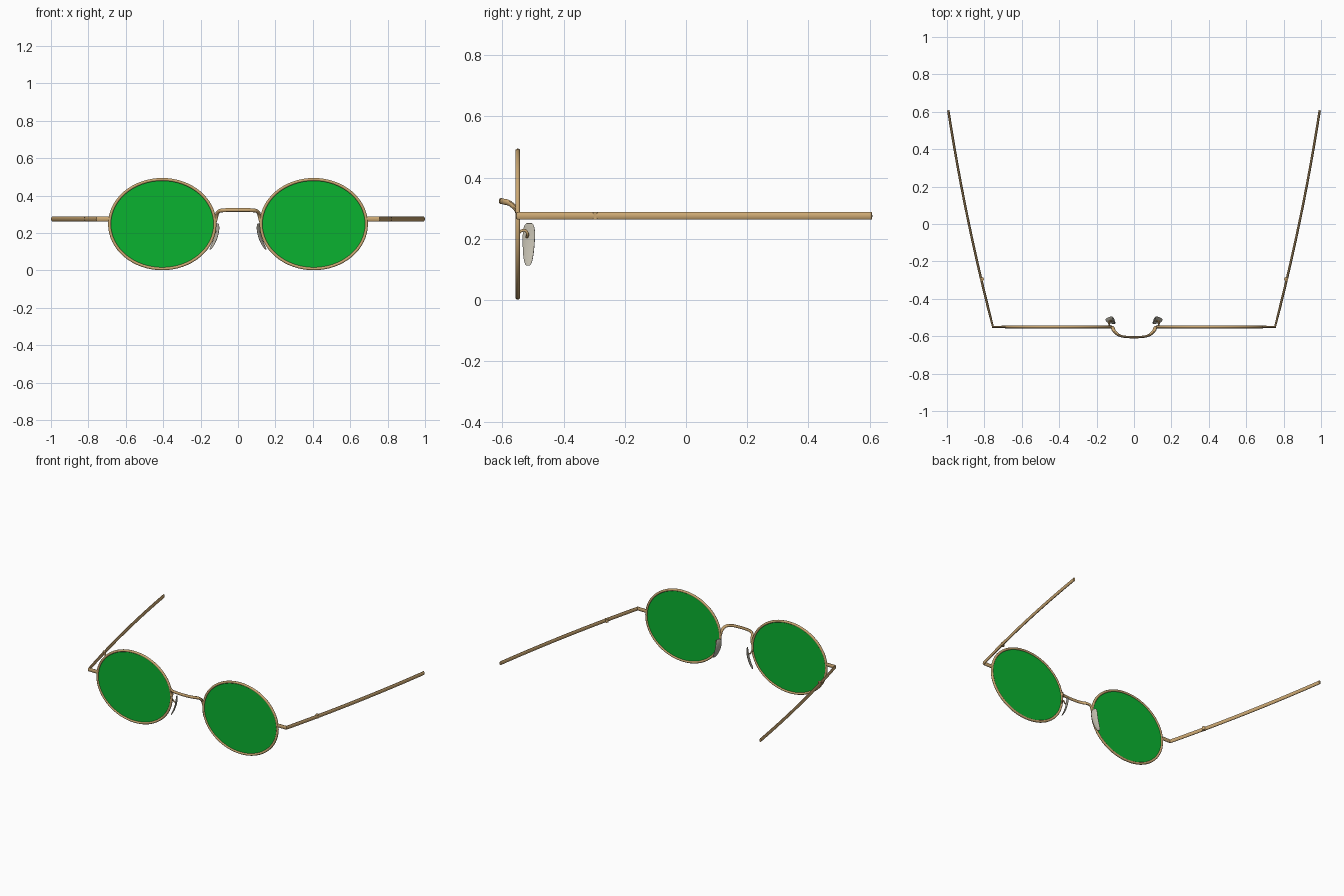
import bpy, bmesh, math
from mathutils import Vector

cube = bpy.data.objects.get("Cube")
if cube:
    bpy.data.objects.remove(cube)


def material(name, rgb, metallic=0.0):
    m = bpy.data.materials.new(name)
    m.use_nodes = True
    m.diffuse_color = (*rgb, 1)
    m.node_tree.nodes["Principled BSDF"].inputs["Base Color"].default_value = (*rgb, 1)
    return m


GOLD = material("gold metal", (0.60, 0.39, 0.17))
GREEN = material("green lens", (0.003, 0.45, 0.03))
CLEAR = material("pale pad plastic", (0.52, 0.49, 0.41))

FRONT_Y = -0.55
LENS_X, LENS_Z = 0.405, 0.248
RIM_W, RIM_H = 0.282, 0.239
TEMPLE_Z = 0.275


def smooth(ob, angle=40):
    bpy.ops.object.select_all(action="DESELECT")
    ob.select_set(True)
    bpy.context.view_layer.objects.active = ob
    bpy.ops.object.shade_smooth_by_angle(angle=math.radians(angle))


def wire(name, points, radius, squash=(1, 1, 1), kind="POLY", cyclic=False):
    """Round wire along points; squash makes its section oval."""
    cu = bpy.data.curves.new(name, "CURVE")
    cu.dimensions = "3D"
    cu.bevel_depth, cu.bevel_resolution = radius, 3
    cu.use_fill_caps = not cyclic
    cu.resolution_u = 8
    sp = cu.splines.new(kind)
    local = [Vector([p[i] / squash[i] for i in range(3)]) for p in points]
    if kind == "BEZIER":
        sp.bezier_points.add(len(local) - 1)
        for bp, p in zip(sp.bezier_points, local):
            bp.co = p
            bp.handle_left_type = bp.handle_right_type = "AUTO"
    else:
        sp.points.add(len(local) - 1)
        for pt, p in zip(sp.points, local):
            pt.co = (*p, 1)
    sp.use_cyclic_u = cyclic
    cu.materials.append(GOLD)
    ob = bpy.data.objects.new(name, cu)
    ob.scale = squash
    bpy.context.collection.objects.link(ob)
    bpy.ops.object.select_all(action="DESELECT")
    ob.select_set(True)
    bpy.context.view_layer.objects.active = ob
    bpy.ops.object.convert(target="MESH")
    bpy.ops.object.transform_apply(location=False, rotation=False, scale=True)
    ob = bpy.context.object
    smooth(ob)
    return ob


def mesh_object(name, bm, mat):
    bmesh.ops.recalc_face_normals(bm, faces=bm.faces)
    me = bpy.data.meshes.new(name)
    bm.to_mesh(me)
    bm.free()
    me.materials.append(mat)
    ob = bpy.data.objects.new(name, me)
    bpy.context.collection.objects.link(ob)
    smooth(ob)
    return ob


def rounded(v, power):
    return math.copysign(abs(v) ** power, v)


def nose_pad(name, s):
    # Squarish ellipsoid, narrower at the bottom, bowed and turned outward
    bm = bmesh.new()
    bmesh.ops.create_uvsphere(bm, u_segments=24, v_segments=16, radius=1)
    for v in bm.verts:
        flat = math.hypot(v.co.x, v.co.y)
        k = flat ** 0.6 / flat if flat > 1e-4 else 0
        t = rounded(v.co.z, 0.8)
        y = v.co.y * k * (0.0195 + 0.0035 * t)
        bow = 0.117 - 0.02 * t + 0.012 * t * t
        v.co = (s * (bow + 0.4 * y + 0.006 * v.co.x * k),
                -0.5145 + 0.002 * t + y, 0.182 + 0.07 * t)
    return mesh_object(name, bm, CLEAR)


for side, s in (("left", 1), ("right", -1)):
    # Oval rim
    steps = 64
    ring = [(s * LENS_X + RIM_W * math.cos(a), FRONT_Y, LENS_Z + RIM_H * math.sin(a))
            for a in (2 * math.pi * i / steps for i in range(steps))]
    wire(side + "_rim", ring, 0.008, cyclic=True)

    # Flat tinted lens
    bm = bmesh.new()
    bmesh.ops.create_cone(bm, cap_ends=True, segments=steps, radius1=1, radius2=1, depth=0.005)
    for v in bm.verts:
        v.co = (s * LENS_X + RIM_W * v.co.x, FRONT_Y + v.co.z, LENS_Z + RIM_H * v.co.y)
    mesh_object(side + "_lens", bm, GREEN)

    # End piece and gently bowed temple in one bent wire
    path = [(s * 0.682, FRONT_Y, TEMPLE_Z), (s * 0.754, FRONT_Y, TEMPLE_Z)]
    for i in range(1, 13):
        t = i / 12
        path.append((s * (0.754 + 0.30 * t - 0.061 * t * t), FRONT_Y + 1.158 * t, TEMPLE_Z))
    wire(side + "_temple", path, 0.0065, squash=(1, 1, 2))

    # Hinge knuckle
    bm = bmesh.new()
    bmesh.ops.create_cone(bm, cap_ends=True, segments=16, radius1=0.011, radius2=0.011, depth=0.024)
    bmesh.ops.translate(bm, vec=(s * 0.813, -0.295, TEMPLE_Z), verts=bm.verts)
    mesh_object(side + "_hinge", bm, GOLD)

    # Nose pad and its hooked arm
    nose_pad(side + "_nose_pad", s)
    wire(side + "_pad_arm", [(s * 0.128, FRONT_Y, 0.215), (s * 0.132, -0.538, 0.226),
                             (s * 0.134, -0.524, 0.226), (s * 0.13, -0.518, 0.214),
                             (s * 0.118, -0.52, 0.206)], 0.0045, kind="BEZIER")

# Arched bridge bowing forward
half = [(0.122, FRONT_Y, 0.262), (0.115, -0.553, 0.29), (0.106, -0.572, 0.313),
        (0.075, -0.597, 0.322), (0.035, -0.604, 0.323)]
bridge_path = half + [(-x, y, z) for x, y, z in reversed(half)]
wire("bridge", bridge_path, 0.01, squash=(1, 0.6, 1), kind="BEZIER")
